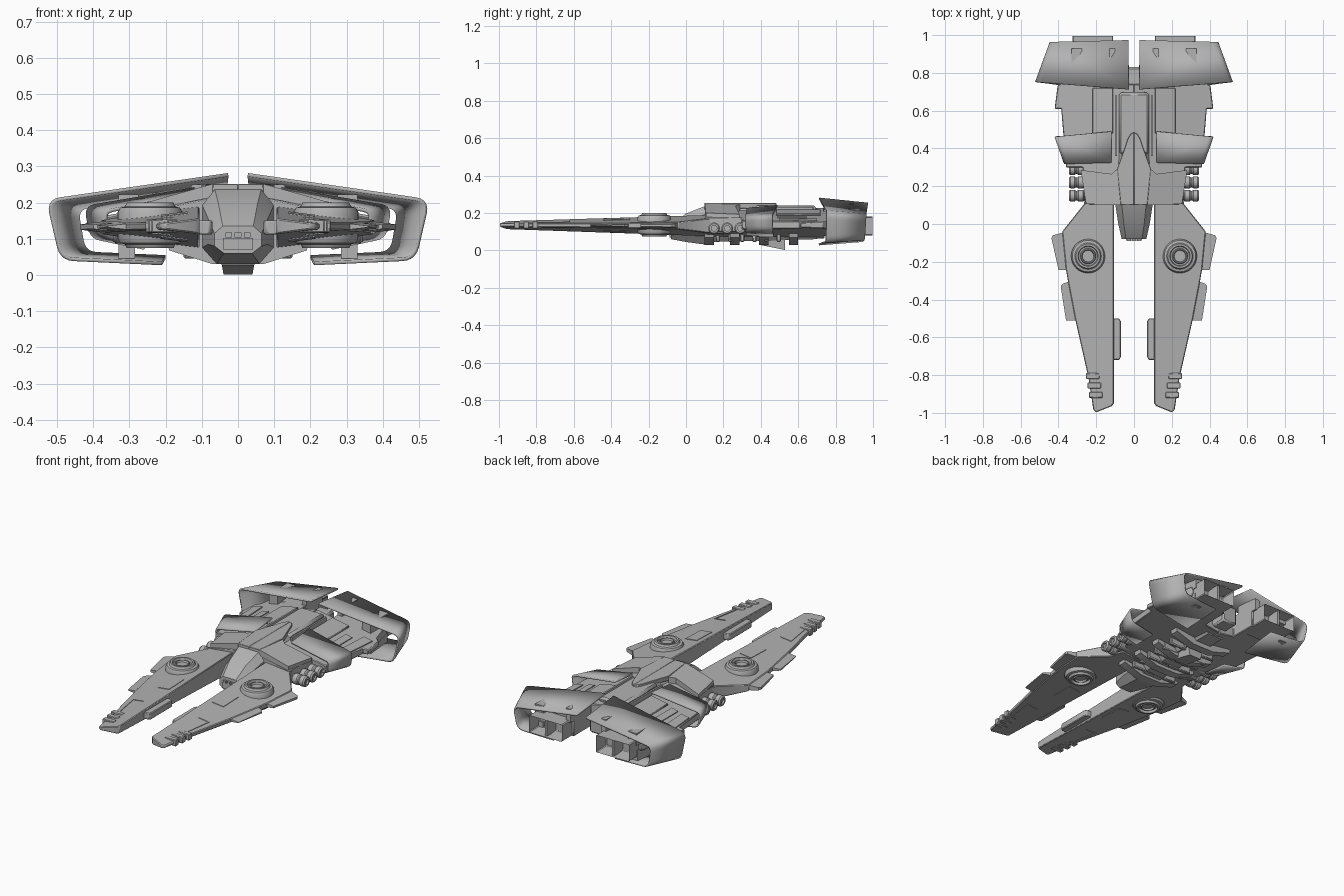
import bpy, bmesh, math
from mathutils import Vector

cube = bpy.data.objects.get("Cube")
if cube:
    bpy.data.objects.remove(cube, do_unlink=True)

hull_grey = bpy.data.materials.new("hull_grey")
hull_grey.use_nodes = True
hull_grey.diffuse_color = (0.45, 0.45, 0.45, 1)
hull_grey.node_tree.nodes["Principled BSDF"].inputs["Base Color"].default_value = (0.45, 0.45, 0.45, 1)


def finish(name, bm, mirror=True, bevel=0, thick=0):
    bmesh.ops.recalc_face_normals(bm, faces=bm.faces)
    me = bpy.data.meshes.new(name)
    bm.to_mesh(me)
    bm.free()
    me.materials.append(hull_grey)
    me.shade_smooth()
    me.set_sharp_from_angle(angle=math.radians(30))
    ob = bpy.data.objects.new(name, me)
    bpy.context.collection.objects.link(ob)
    if thick:
        m = ob.modifiers.new("thickness", "SOLIDIFY")
        m.thickness, m.offset = thick, 0
    if bevel:
        m = ob.modifiers.new("bevel", "BEVEL")
        m.width, m.segments, m.limit_method = bevel, 1, "ANGLE"
    if mirror:
        ob.modifiers.new("mirror", "MIRROR")
    return ob


def loft(name, sections, closed=True, **kw):
    """Skin equal-length rings of points; closed rings get end caps."""
    bm = bmesh.new()
    rings = [[bm.verts.new(p) for p in s] for s in sections]
    n = len(rings[0])
    for a, b in zip(rings, rings[1:]):
        for i in range(n if closed else n - 1):
            j = (i + 1) % n
            bm.faces.new((a[i], a[j], b[j], b[i]))
    if closed:
        bm.faces.new(rings[0])
        bm.faces.new(rings[-1])
    return finish(name, bm, **kw)


def slab(name, outline, top, bottom, **kw):
    """Plan outline filled between two heights, given as numbers or functions of x, y."""
    h = lambda f, x, y: f(x, y) if callable(f) else f
    return loft(name, [[(x, y, h(f, x, y)) for x, y in outline] for f in (bottom, top)], **kw)


def box(name, x0, x1, y0, y1, bottom, top, **kw):
    return slab(name, [(x0, y0), (x1, y0), (x1, y1), (x0, y1)], top, bottom, **kw)


def rounded(pts, r):
    """Polyline with its inner corners rounded."""
    pts = [Vector(p) for p in pts]
    out = [pts[0]]
    for a, b, c in zip(pts, pts[1:], pts[2:]):
        p, q = b + (a - b).normalized() * r, b + (c - b).normalized() * r
        out += [p.lerp(b, t / 5).lerp(b.lerp(q, t / 5), t / 5) for t in range(6)]
    return out + [pts[-1]]


def lathe(name, profile, centre, axis, steps=32, **kw):
    """Turn a radius/height profile about an axis through the centre."""
    rot = Vector((0, 0, 1)).rotation_difference(Vector(axis))
    rings = []
    for r, z in profile:
        ring = []
        for k in range(steps):
            a = math.tau * k / steps
            ring.append(Vector(centre) + rot @ Vector((r * math.cos(a), r * math.sin(a), z)))
        rings.append(ring)
    return loft(name, rings, **kw)


# Forward prongs: blades thinning to the tip and outer edge
def prong_top(x, y):
    return 0.155 + (y + 1) * 0.03 - (x - 0.11) * 0.12


def prong_bottom(x, y):
    return 0.115 - (y + 1) * 0.035 + (x - 0.11) * 0.12


slab("prong", [(.106, -.95), (.12, -.965), (.2, -.997), (.215, -.985), (.24, -.82), (.31, -.51),
               (.35, -.3), (.36, -.243), (.38, -.04), (.265, .105), (.25, .2), (.106, .2)],
     prong_top, prong_bottom, bevel=.004)
slab("prong_outer_tab_front", [(.29, -.51), (.36, -.51), (.388, -.33), (.375, -.315), (.33, -.3)],
     lambda x, y: prong_top(x, y) - .004, lambda x, y: prong_bottom(x, y) + .004)
slab("prong_outer_tab_rear", [(.34, -.243), (.4, -.243), (.437, -.075), (.43, -.06), (.36, -.04)],
     lambda x, y: prong_top(x, y) - .004, lambda x, y: prong_bottom(x, y) + .004)
slab("prong_inner_tab", [(.12, -.72), (.078, -.72), (.07, -.705), (.07, -.515), (.078, -.5), (.12, -.5)],
     .151, .112, bevel=.004)
for i, y in enumerate((-.92, -.87, -.82)):
    x = .227 + (y + .92) * .16
    box(f"prong_tip_rib_{i + 1}", x - .06, x + .012, y, y + .03, .117, .154, bevel=.003)


# Raised hatches and ridges on both faces of the prongs
def plate(name, outline):
    slab(name + "_upper", outline, lambda x, y: prong_top(x, y) + .003, prong_top)
    slab(name + "_lower", outline, prong_bottom, lambda x, y: prong_bottom(x, y) - .003)


plate("prong_hatch", [(.14, -.44), (.213, -.44), (.213, -.3), (.14, -.3)])
plate("prong_ridge", [(.217, -.79), (.223, -.79), (.25, -.62), (.18, -.62), (.18, -.625), (.243, -.625)])

# Round turret hubs through the prongs
half = [(.03, .048), (.034, .058), (.038, .058), (.042, .048), (.05, .048),
        (.054, .063), (.064, .063), (.07, .052), (.083, .049), (.09, .036)]
lathe("turret_hub", half + [(r, -h) for r, h in reversed(half)], (.243, -.17, .137), (0, 0, 1), steps=40)


# Central fuselage with sloping cockpit
def octagon(y, w, top, bottom, cut=.045):
    side = [(.65 * w, top), (w, top - cut), (w, bottom + cut), (.6 * w, bottom)]
    return [(x, y, z) for x, z in side] + [(-x, y, z) for x, z in reversed(side)]


loft("cockpit", [octagon(-.08, .065, .135, .06, .02), octagon(0, .083, .197, .045, .04),
                 octagon(.11, .1, .24, .03)], mirror=False)
loft("fuselage", [octagon(.11, .1, .236, .045), octagon(.36, .1, .232, .05),
                  octagon(.7, .08, .225, .06)], mirror=False)
box("nose_grille", -.042, .042, -.087, -.07, .07, .102, mirror=False)
for i in (-1, 0, 1):
    box(f"nose_vent_{i + 2}", i * .026 - .009, i * .026 + .009, -.091, -.08, .103, .117, mirror=False)

# Dorsal plate: ridge with sloping shoulders
slab("dorsal_ridge", [(0, .1), (.07, .1), (.09, .29), (.05, .4), (.033, .45), (.018, .477), (0, .485)],
     .252, .225, bevel=.002)
slab("dorsal_shoulder", [(.07, .1), (.254, .106), (.282, .286), (.12, .265), (.09, .29)],
     lambda x, y: .252 - (x - .07) * .28, lambda x, y: .215 - (x - .07) * .2)
box("dorsal_spine", -.08, .08, .37, .695, .17, .24, mirror=False, bevel=.012)
box("tail_block", -.05, .05, .68, .83, .09, .2, mirror=False, bevel=.01)
box("spine_rail", .09, .1, .36, .68, .18, .232)


# Rear wing hull, tapering outward
def wing_top(x, y):
    return .218 - (x - .05) * .19


def wing_bottom(x, y):
    return .07 + (x - .05) * .14


slab("wing_hull", [(0, .1), (.26, .105), (.27, .3), (.36, .3), (.385, .61), (.42, .61), (.405, .73),
                   (.38, .75), (.34, .9), (.1, .9), (.1, .74), (0, .74)], wing_top, wing_bottom, bevel=.004)
slab("wing_deck", [(.11, .48), (.22, .48), (.22, .72), (.11, .72)],
     lambda x, y: wing_top(x, y) + .012, wing_top, bevel=.003)
slab("wing_slot_cover", [(.25, .49), (.292, .49), (.292, .645), (.25, .645)],
     lambda x, y: wing_top(x, y) + .005, wing_top)
slab("wing_edge_strip", [(.32, .5), (.37, .5), (.385, .7), (.33, .7)],
     lambda x, y: wing_top(x, y) + .006, wing_top)


# Wrap-around armour shells
def shell(name, front, rear, r):
    loft(name, [rounded(front, r), rounded(rear, r)], closed=False, thick=.01)


shell("middle_shell", [(.12, .325, .222), (.37, .318, .175), (.355, .32, .11), (.25, .32, .085)],
      [(.12, .49, .238), (.42, .462, .187), (.405, .465, .105), (.26, .47, .075)], .025)
shell("rear_shroud", [(.027, .712, .277), (.525, .752, .205), (.488, .748, .045), (.21, .71, .032)],
      [(.03, .973, .25), (.447, .963, .185), (.425, .955, .06), (.2, .945, .05)], .035)
box("shroud_upper_strut", .275, .33, .76, .93, .15, .222)
box("shroud_lower_strut", .285, .33, .76, .92, .045, .12)
box("shroud_inner_strut", .1, .13, .78, .93, .17, .25)

# Engines: open rectangular nozzles
bm = bmesh.new()
bmesh.ops.create_cube(bm, size=1)
for v in bm.verts:
    v.co = (.218 + v.co.x * .215, .9 + v.co.y * .2, .13 + v.co.z * .1)
back = [f for f in bm.faces if f.calc_center_median().y > .99]
bmesh.ops.inset_region(bm, faces=back, thickness=.014)
bmesh.ops.translate(bm, verts=back[0].verts, vec=(0, -.09, 0))
finish("engine_nozzle", bm, bevel=.004)
box("engine_divider", .21, .226, .9, .99, .085, .175)

# Side canisters in rows of three
can = [(.026, 0), (.026, .07), (.031, .074), (.031, .1), (.026, .106), (.026, .113),
       (.031, .119), (.031, .142), (.025, .15), (.015, .15), (.015, .14)]
for i, y in enumerate((.15, .22, .29)):
    lathe(f"side_canister_{i + 1}", can, (.195, y, .118), (1, 0, 0), steps=20)

# Belly ribs and keel pod
for i, y in enumerate((.1, .235, .39, .55)):
    loft(f"belly_rib_{i + 1}", [[(x, yy, z) for x, z in
         [(0, .03), (.07, .03), (.19, .068), (.2, .11), (0, .11)]] for yy in (y, y + .05)])
for i in range(6):
    y = .16 + i * .065
    box(f"belly_pipe_{i + 1}", 0, .15, y, y + .022, .045, .1, bevel=.005)
loft("keel_pod", [[(x, y, z) for x, z in [(-.05, .07), (.05, .07), (w, low), (-w, low)]]
                  for y, w, low in ((.4, .045, .028), (.53, .04, .002))], mirror=False)
